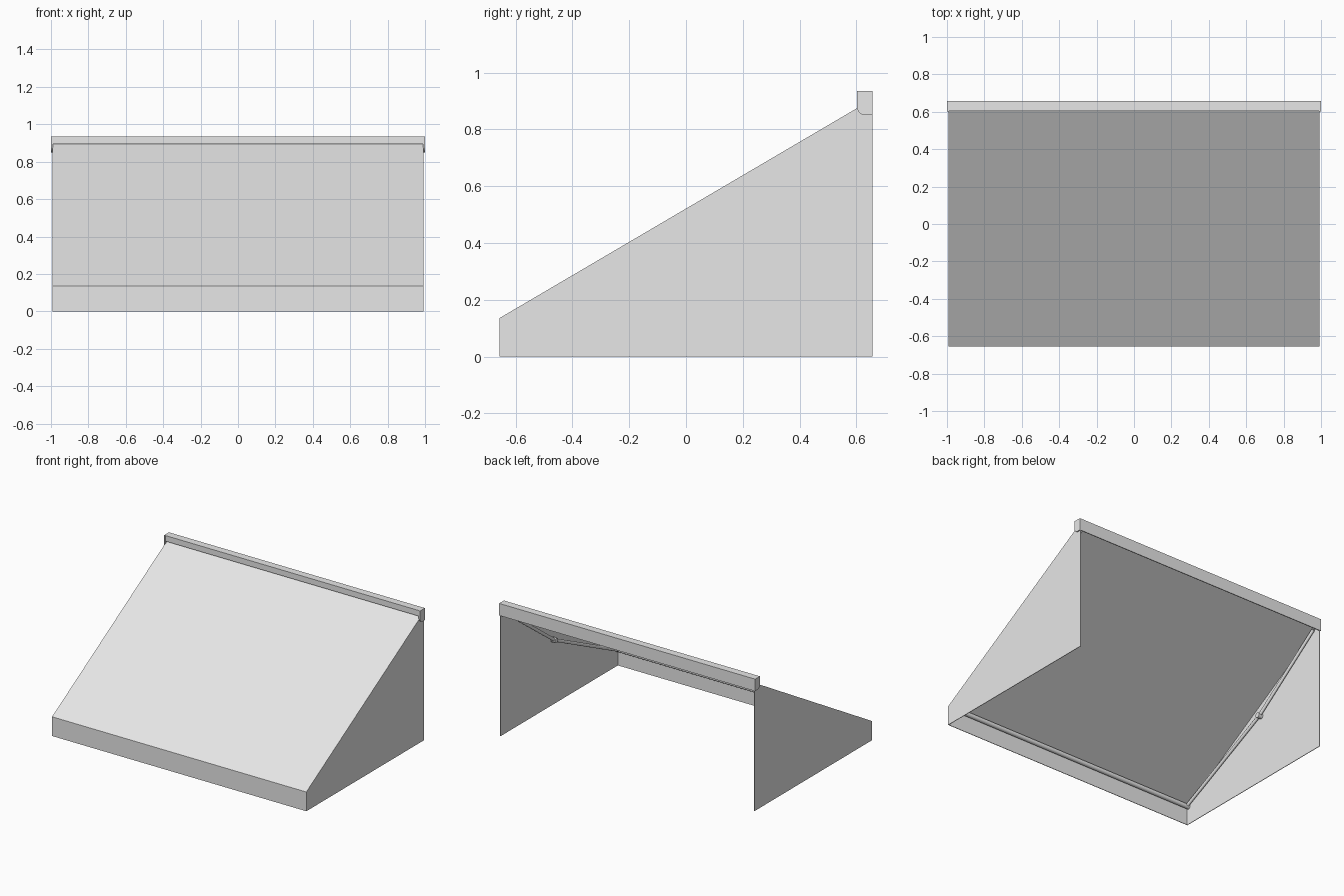
import bpy, bmesh, math
from mathutils import Vector

if "Cube" in bpy.data.objects:
    bpy.data.objects.remove(bpy.data.objects["Cube"], do_unlink=True)

grey = bpy.data.materials.new("light grey")
grey.use_nodes = True
grey.diffuse_color = (0.8, 0.8, 0.8, 1)
grey.node_tree.nodes["Principled BSDF"].inputs["Base Color"].default_value = (0.8, 0.8, 0.8, 1)


def prism(name, profile, x0, x1):
    """Extrude a closed (y, z) outline from x0 to x1."""
    bm = bmesh.new()
    face = bm.faces.new([bm.verts.new((x0, y, z)) for y, z in profile])
    ext = bmesh.ops.extrude_face_region(bm, geom=[face])
    moved = [v for v in ext["geom"] if isinstance(v, bmesh.types.BMVert)]
    bmesh.ops.translate(bm, vec=(x1 - x0, 0, 0), verts=moved)
    bmesh.ops.recalc_face_normals(bm, faces=bm.faces)
    mesh = bpy.data.meshes.new(name)
    bm.to_mesh(mesh)
    bm.free()
    mesh.materials.append(grey)
    obj = bpy.data.objects.new(name, mesh)
    bpy.context.collection.objects.link(obj)
    return obj


def tube(name, a, b, radius):
    """Round bar between two points."""
    a, b = Vector(a), Vector(b)
    bpy.ops.mesh.primitive_cylinder_add(vertices=16, radius=radius,
                                        depth=(b - a).length, location=(a + b) / 2)
    obj = bpy.context.object
    obj.name = name
    obj.rotation_euler = (b - a).to_track_quat("Z", "Y").to_euler()
    obj.data.materials.append(grey)
    bpy.ops.object.shade_smooth_by_angle(angle=math.radians(40))
    return obj


half = 0.993   # half width of the cloth
thin = 0.004   # cloth thickness
front, back = -0.656, 0.657
low, high = 0.136, 0.9

# Sloping canopy with the hanging front valance
prism("canopy", [(front, 0), (front, low), (0.645, high), (0.647, high - thin),
                 (front + thin, low - thin), (front + thin, 0)], -half, half)

# Cassette housing: front lip, top and back
prism("cassette", [(0.604, 0.895), (0.604, 0.935), (back, 0.935), (back, 0.85),
                   (back - 0.006, 0.85), (back - 0.006, 0.929),
                   (0.61, 0.929), (0.61, 0.895)], -half, half)

# Rounded end cap outline
corner = [(0.632 - 0.03 * math.cos(t), 0.88 - 0.03 * math.sin(t))
          for t in (i * math.pi / 12 for i in range(7))]
cap = [(back, 0.85), (back, 0.935), (0.602, 0.935)] + corner

# Front rail inside the canopy fold
tube("front_rail", (-0.985, -0.635, 0.122), (0.985, -0.635, 0.122), 0.016)

for side, s in (("left", 1), ("right", -1)):
    prism("end_cap_" + side, cap, s * 0.99, s * 1.0)
    prism("side_panel_" + side, [(front, 0), (front, low), (0.645, high),
                                 (back - 0.001, high), (back - 0.001, 0)],
          s * (half - thin), s * half)
    # Folding arm with its elbow joint
    x = s * 0.968
    shoulder, elbow, hand = (x, 0.62, 0.862), (x, 0.085, 0.467), (x, -0.63, 0.122)
    tube("upper_arm_" + side, shoulder, elbow, 0.011)
    tube("forearm_" + side, elbow, hand, 0.011)
    tube("elbow_joint_" + side, (x - 0.016, *elbow[1:]), (x + 0.016, *elbow[1:]), 0.018)
